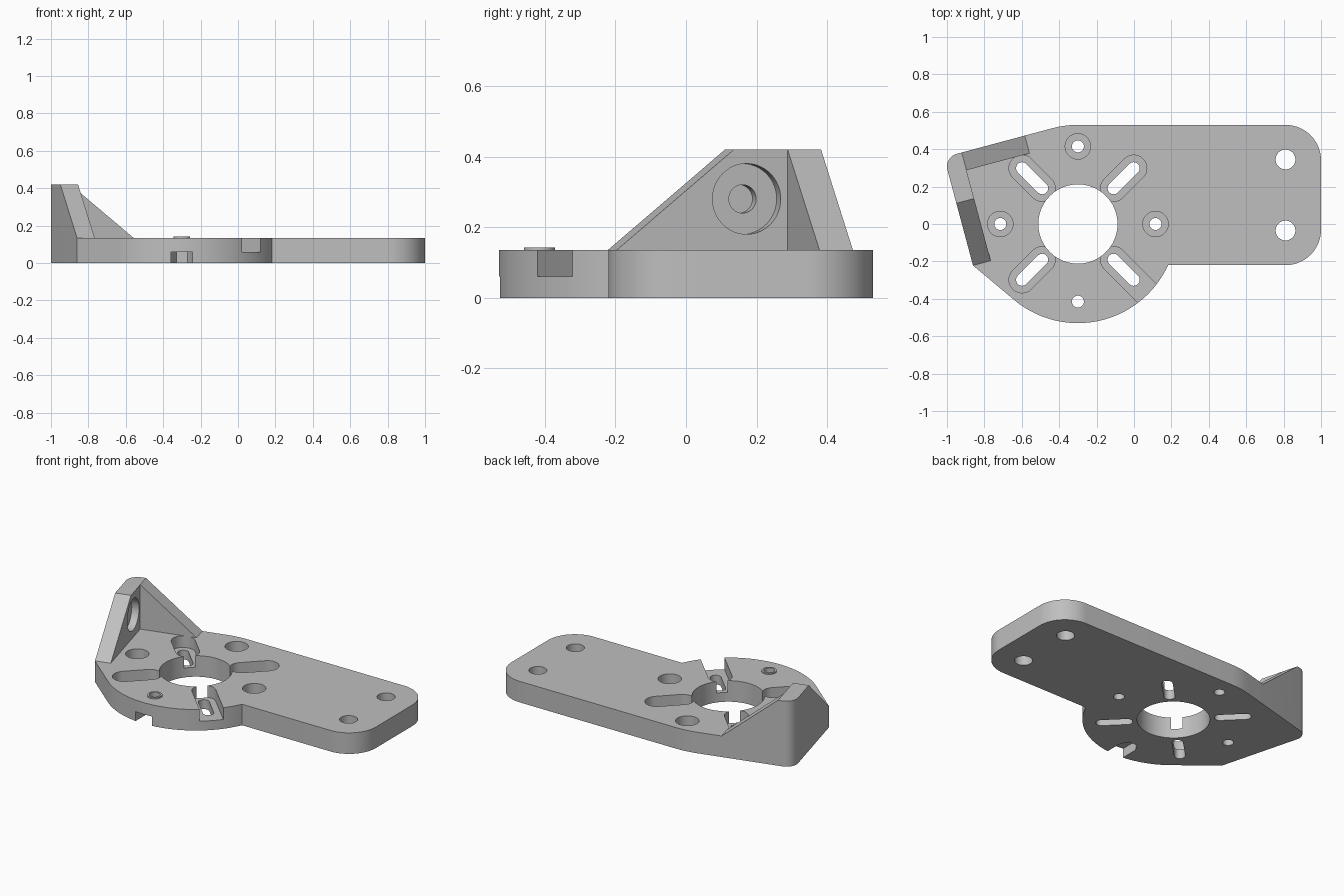
import bpy
import bmesh
from math import radians, cos, sin, pi
from mathutils import Vector, Matrix

if "Cube" in bpy.data.objects:
    bpy.data.objects.remove(bpy.data.objects["Cube"], do_unlink=True)

THICK, FLOOR, TOP = 0.135, 0.06, 0.42   # plate top, pocket floor, bracket top
HUB, HUB_R = Vector((-0.3, 0)), 0.53    # centre and radius of the round end
TILT = radians(15)                      # bracket is turned about the hub
OUTER, INNER = -0.599, -0.501           # bracket wall faces in the turned frame
FRONT, GUSSET_END = -0.069, -0.152

grey = bpy.data.materials.new("grey plastic")
grey.use_nodes = True
colour = (0.52, 0.52, 0.52, 1)
grey.diffuse_color = colour
grey.node_tree.nodes["Principled BSDF"].inputs["Base Color"].default_value = colour


def turned(x, y):
    """Point in the turned bracket frame to world."""
    return HUB + Matrix.Rotation(TILT, 2) @ Vector((x, y))


def polar(dist, degrees):
    a = radians(degrees)
    return HUB + Vector((cos(a), sin(a))) * dist


def arc(centre, r, start, end, n=16):
    angles = [radians(start + (end - start) * i / n) for i in range(n + 1)]
    return [Vector(centre) + Vector((cos(a), sin(a))) * r for a in angles]


def circle(centre, r, n=48):
    return arc(centre, r, 0, 360 - 360 / n, n - 1)


def stadium(p, q, r):
    d = q - p
    a = Vector((1, 0)).angle_signed(d) * -180 / pi
    return arc(q, r, a - 90, a + 90) + arc(p, r, a + 90, a + 270)


def prism(name, outline, z0, z1):
    bm = bmesh.new()
    face = bm.faces.new([bm.verts.new((p[0], p[1], z0)) for p in outline])
    top = bmesh.ops.extrude_face_region(bm, geom=[face])["geom"]
    moved = [v for v in top if isinstance(v, bmesh.types.BMVert)]
    bmesh.ops.translate(bm, verts=moved, vec=(0, 0, z1 - z0))
    bmesh.ops.recalc_face_normals(bm, faces=bm.faces[:])
    mesh = bpy.data.meshes.new(name)
    bm.to_mesh(mesh)
    bm.free()
    mesh.materials.append(grey)
    obj = bpy.data.objects.new(name, mesh)
    bpy.context.collection.objects.link(obj)
    return obj


def activate(obj):
    bpy.ops.object.select_all(action="DESELECT")
    obj.select_set(True)
    bpy.context.view_layer.objects.active = obj


def cut(obj, cutters):
    """Subtract every cutter, then discard it."""
    for cutter in cutters:
        cutter.hide_render = True
        activate(obj)
        mod = obj.modifiers.new("cut", "BOOLEAN")
        mod.operation, mod.solver, mod.object = "DIFFERENCE", "EXACT", cutter
        bpy.ops.object.modifier_apply(modifier=mod.name)
        bpy.data.objects.remove(cutter, do_unlink=True)


def hole(centre, r, z0=-0.1, z1=0.3):
    return prism("hole_cutter", circle(centre, r), z0, z1)


# Base plate: flange with rounded corners, round end and bracket corner
corner = arc(turned(OUTER + 0.071, HUB_R - 0.071), 0.071, 105, 195)
outline = (arc((0.81, -0.03), 0.19, -90, 0) + arc((0.81, 0.34), 0.19, 0, 90)
           + arc(HUB, HUB_R, 90, 105, 4) + corner + [turned(OUTER, FRONT)]
           + arc(HUB, HUB_R, 230, 335.5, 32))
base = prism("base_plate", outline, 0, THICK)

# Centre bore and the two flange holes
cutters = [hole(HUB, 0.212, z1=0.31)]
cutters += [hole((0.81, y), 0.053) for y in (0.345, -0.035)]

# Diagonal motor slots with wide recesses; one recess runs out to the rim
for angle in (45, 135, 225, 315):
    near, far = polar(0.27, angle), polar(0.422, angle)
    recess_end = polar(0.8, angle) if angle == 315 else far
    cutters.append(prism("recess_cutter", stadium(near, recess_end, 0.07), FLOOR, 0.3))
    cutters.append(prism("slot_cutter", stadium(near, far, 0.032), -0.1, 0.3))

# Screw holes, counterbored from above on three sides
for angle in (0, 90, 180, 270):
    spot = polar(0.415, angle)
    cutters.append(hole(spot, 0.032))
    if angle != 270:
        cutters.append(hole(spot, 0.068, z0=FLOOR))

# Nut trap under the front screw hole, open towards the front edge
screw = polar(0.415, 270)
trap = arc(screw, 0.058, 0, 180, 3)
trap += [Vector((screw.x + s * 0.058, -0.7)) for s in (-1, 1)]
cutters.append(prism("trap_cutter", trap, -0.1, FLOOR))
cut(base, cutters)

# Raised rim around the front screw hole
rim = prism("screw_rim", circle(screw, 0.044), THICK, THICK + 0.008)
cut(rim, [hole(screw, 0.032)])

# Corner bracket: upright wall and gusset, trimmed by two sloping planes
gusset_face = HUB_R - 0.098
shape = corner + [turned(*p) for p in (
    (OUTER, FRONT), (INNER, FRONT), (INNER, gusset_face),
    (GUSSET_END, gusset_face), (GUSSET_END, HUB_R))]
bracket = prism("corner_bracket", shape, THICK, TOP)
rise = TOP - THICK
slopes = [((0, FRONT), (0, -rise, 0.275 - FRONT)),
          ((GUSSET_END, 0), (rise, 0, GUSSET_END - INNER))]
bm = bmesh.new()
bm.from_mesh(bracket.data)
for point, normal in slopes:
    p = turned(*point)
    bmesh.ops.bisect_plane(
        bm, geom=bm.verts[:] + bm.edges[:] + bm.faces[:], dist=1e-5,
        plane_co=(p.x, p.y, THICK), clear_outer=True,
        plane_no=Matrix.Rotation(TILT, 3, "Z") @ Vector(normal))
    bmesh.ops.holes_fill(bm, edges=[e for e in bm.edges if e.is_boundary])
bmesh.ops.recalc_face_normals(bm, faces=bm.faces[:])
bm.to_mesh(bracket.data)
bm.free()

# Stepped blind hole in the inner face of the wall
steps = []
for r, depth in ((0.1, 0.045), (0.04, 0.085)):
    step = prism("step_cutter", circle((0, 0), r), -depth, 0.04)
    p = turned(INNER, 0.312)
    step.matrix_world = (Matrix.Translation((p.x, p.y, 0.28))
                         @ Matrix.Rotation(TILT, 4, "Z") @ Matrix.Rotation(pi / 2, 4, "Y"))
    steps.append(step)
bpy.context.view_layer.update()
cut(bracket, steps)

# Smooth the round walls and keep the edges sharp
for obj in (base, rim, bracket):
    activate(obj)
    bpy.ops.object.shade_smooth_by_angle(angle=radians(30))
